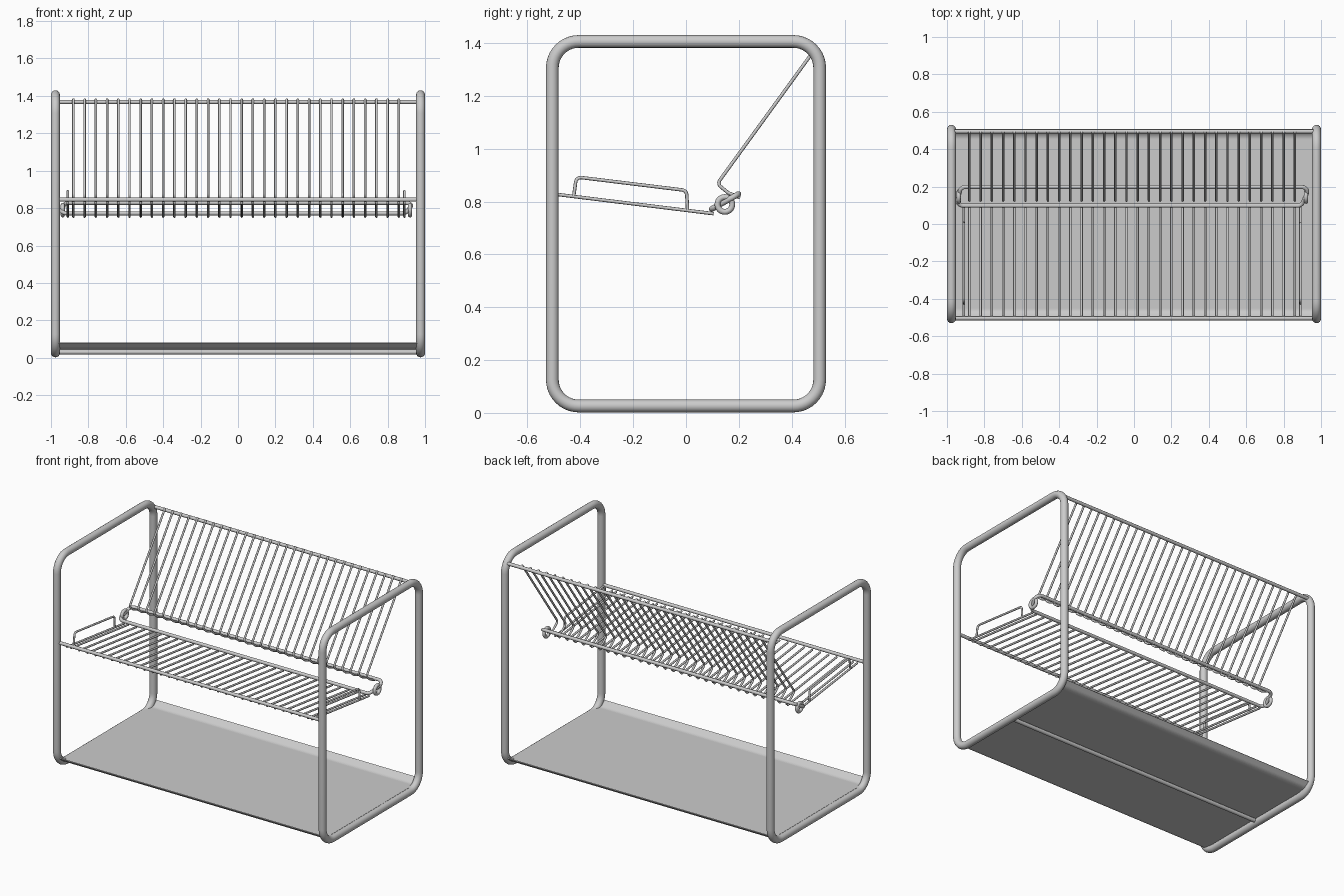
import bpy
import bmesh
import math
from mathutils import Vector

if "Cube" in bpy.data.objects:
    bpy.data.objects.remove(bpy.data.objects["Cube"])

metal = bpy.data.materials.new("brushed grey metal")
metal.diffuse_color = (0.6, 0.6, 0.6, 1)
metal.use_nodes = True
metal.node_tree.nodes["Principled BSDF"].inputs["Base Color"].default_value = metal.diffuse_color


def rounded(points, radius, closed, steps=6):
    """Replace the corners of a path by smooth bends."""
    pts = [Vector(p) for p in points]
    out = []
    for i, p in enumerate(pts):
        if not closed and i in (0, len(pts) - 1):
            out.append(p)
            continue
        a = pts[i - 1] - p
        b = pts[(i + 1) % len(pts)] - p
        ang = a.angle(b)
        d = min(radius / math.tan(ang / 2), a.length * 0.45, b.length * 0.45)
        r = d * math.tan(ang / 2)
        centre = p + (a.normalized() + b.normalized()).normalized() * (r / math.sin(ang / 2))
        u = p + a.normalized() * d - centre
        v = p + b.normalized() * d - centre
        sweep = u.angle(v)
        for k in range(steps + 1):
            t = k / steps
            out.append(centre + (u * math.sin((1 - t) * sweep) + v * math.sin(t * sweep)) / math.sin(sweep))
    return out


def tube(name, points, radius, bend=0.0, closed=False, res=2, steps=6):
    """Round bar swept along a path, converted to a mesh."""
    path = rounded(points, bend, closed, steps) if bend else points
    curve = bpy.data.curves.new(name, 'CURVE')
    curve.dimensions = '3D'
    curve.bevel_depth = radius
    curve.bevel_resolution = res
    curve.use_fill_caps = True
    spline = curve.splines.new('POLY')
    spline.points.add(len(path) - 1)
    for sp, p in zip(spline.points, path):
        sp.co = (*p, 1)
    spline.use_cyclic_u = closed
    curve.materials.append(metal)
    obj = bpy.data.objects.new(name, curve)
    bpy.context.collection.objects.link(obj)
    bpy.ops.object.select_all(action='DESELECT')
    obj.select_set(True)
    bpy.context.view_layer.objects.active = obj
    bpy.ops.object.convert(target='MESH')
    bpy.ops.object.shade_smooth_by_angle(angle=math.radians(50))
    return bpy.context.object


def repeat(obj, xs):
    """Place the object at the first x and linked copies at the others."""
    obj.location.x = xs[0]
    for x in xs[1:]:
        copy = obj.copy()
        copy.location.x = x
        bpy.context.collection.objects.link(copy)


# Two rounded side frames
frame = tube("side_frame", [(0, -0.506, 0.026), (0, 0.506, 0.026), (0, 0.506, 1.406), (0, -0.506, 1.406)],
             0.024, bend=0.1, closed=True, res=6, steps=10)
repeat(frame, [-0.976, 0.976])

# Drip tray: flat sheet with both long edges bent upwards
profile = rounded([(0, -0.507, 0.08), (0, -0.47, 0.047), (0, 0.47, 0.047), (0, 0.507, 0.08)], 0.05, False)
bm = bmesh.new()
rows = [[bm.verts.new((x, p.y, p.z)) for p in profile] for x in (-0.97, 0.97)]
for i in range(len(profile) - 1):
    bm.faces.new((rows[0][i], rows[1][i], rows[1][i + 1], rows[0][i + 1]))
bmesh.ops.recalc_face_normals(bm, faces=bm.faces)
mesh = bpy.data.meshes.new("drip_tray")
bm.to_mesh(mesh)
bm.free()
mesh.materials.append(metal)
tray = bpy.data.objects.new("drip_tray", mesh)
bpy.context.collection.objects.link(tray)
sheet = tray.modifiers.new("thickness", 'SOLIDIFY')
sheet.thickness = 0.006
sheet.offset = 0

# Long bars: under the tray, shelf front and rack top
tube("tray_support_bar", [(-0.97, 0, 0.03), (0.97, 0, 0.03)], 0.013, res=4)
tube("shelf_front_bar", [(-0.97, -0.504, 0.845), (0.97, -0.504, 0.845)], 0.011, res=4)
tube("rack_top_bar", [(-0.97, 0.495, 1.367), (0.97, 0.495, 1.367)], 0.011, res=4)

# Hinge loop joining the shelf and the rack
tube("hinge_loop", [(-0.95, 0.098, 0.772), (0.895, 0.098, 0.772), (0.94, 0.198, 0.828), (-0.925, 0.198, 0.828)],
     0.011, bend=0.03, closed=True, res=4)
ring = [(0, 0.147 + 0.028 * math.cos(k * math.tau / 24), 0.789 + 0.028 * math.sin(k * math.tau / 24))
        for k in range(24)]
repeat(tube("hinge_ring", ring, 0.011, closed=True, res=4), [-0.937, 0.92])

# Wires of the shelf and of the upright rack
xs = [-0.88 + 0.06 * i for i in range(30)]
repeat(tube("shelf_wire", [(0, -0.497, 0.828), (0, 0.105, 0.754)], 0.0065), xs)
repeat(tube("rack_wire", [(0, 0.492, 1.382), (0, 0.118, 0.867), (0, 0.16, 0.833), (0, 0.205, 0.815)],
            0.0065, bend=0.018), xs)

# Raised guards at both ends of the shelf
guard = [(0, -0.425, 0.82), (0, -0.415, 0.893), (0, 0.002, 0.842), (0, 0.006, 0.768)]
repeat(tube("end_guard", guard, 0.0065, bend=0.02), [-0.91, 0.89])
repeat(tube("end_wire", [(0, -0.497, 0.828), (0, 0.105, 0.754)], 0.0065), [-0.91, 0.89])
